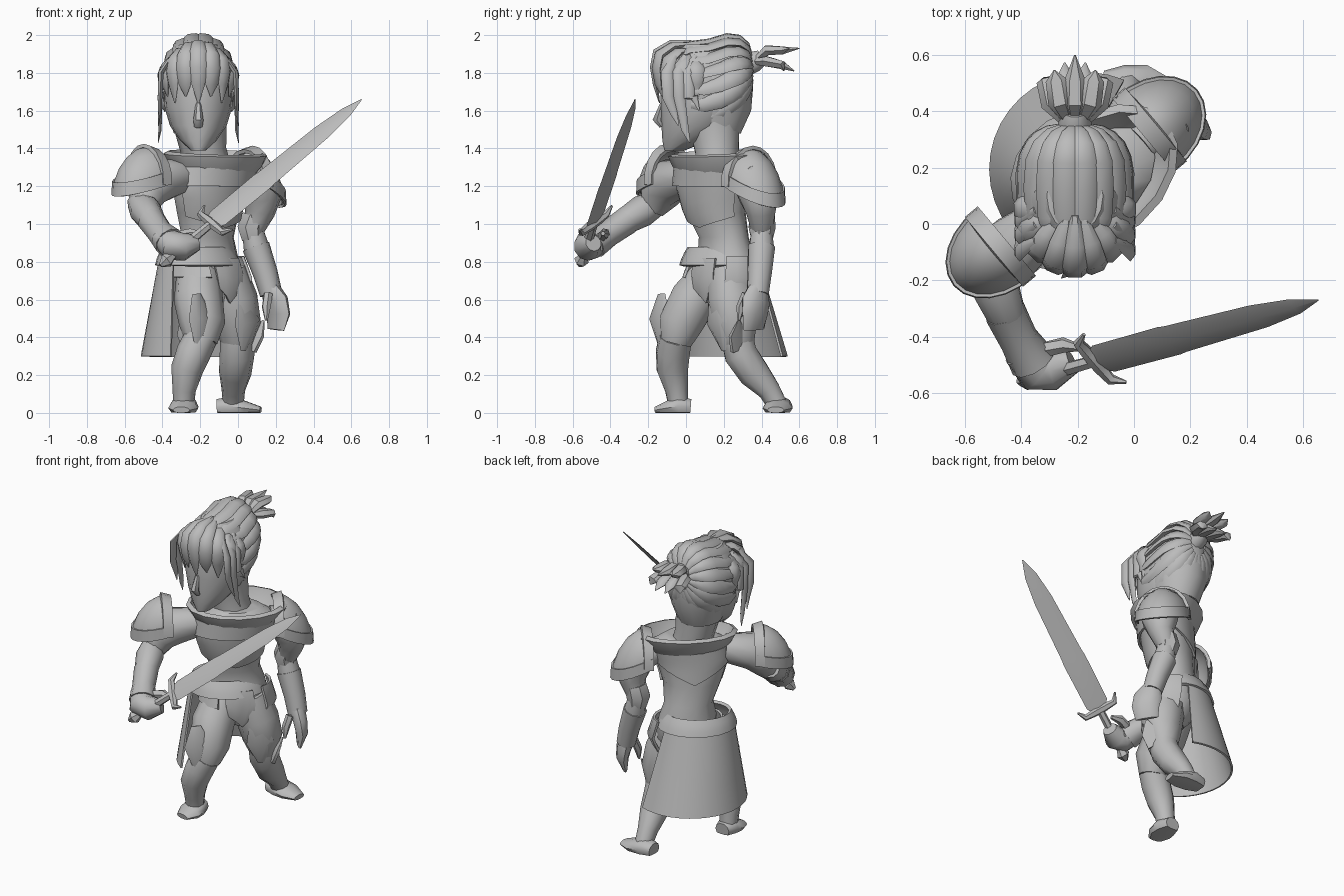
import bpy, bmesh
from math import sin, cos, pi, radians, copysign
from mathutils import Vector as V

cube = bpy.data.objects.get("Cube")
if cube:
    bpy.data.objects.remove(cube, do_unlink=True)

grey = bpy.data.materials.new("plain grey")
grey.use_nodes = True
grey.diffuse_color = (0.5, 0.5, 0.5, 1)
grey.node_tree.nodes["Principled BSDF"].inputs["Base Color"].default_value = (0.5, 0.5, 0.5, 1)

UP = V((0, 0, 1))
TURN = radians(40)                       # the body is twisted, the head is not
LEFT = V((cos(TURN), sin(TURN), 0))
BACK = V((-sin(TURN), cos(TURN), 0))


def finish(name, bm):
    """Clean the mesh, mark sharp edges and make the object."""
    for v in bm.verts:
        v.co.z = max(0, v.co.z)
    bmesh.ops.recalc_face_normals(bm, faces=bm.faces[:])
    for f in bm.faces:
        f.smooth = True
    for e in bm.edges:
        e.smooth = len(e.link_faces) == 2 and e.calc_face_angle(0) < radians(46)
    mesh = bpy.data.meshes.new(name)
    bm.to_mesh(mesh)
    bm.free()
    mesh.materials.append(grey)
    ob = bpy.data.objects.new(name, mesh)
    bpy.context.collection.objects.link(ob)
    return ob


def tube(name, pts, radii, ref=LEFT, n=10, flat=False):
    """Closed loft along points; a radius is a number or (along ref, across)."""
    pts = [V(p) for p in pts]
    bm = bmesh.new()
    rings = []
    for i, p in enumerate(pts):
        t = (pts[min(i + 1, len(pts) - 1)] - pts[max(i - 1, 0)]).normalized()
        t = UP if flat else t
        u = (V(ref) - t * t.dot(V(ref))).normalized()
        w = t.cross(u)
        a, b = radii[i] if isinstance(radii[i], tuple) else (radii[i], radii[i])
        rings.append([bm.verts.new(p + u * a * cos(2 * pi * k / n) + w * b * sin(2 * pi * k / n))
                      for k in range(n)])
    for r, s in zip(rings, rings[1:]):
        for k in range(n):
            bm.faces.new((r[k], r[(k + 1) % n], s[(k + 1) % n], s[k]))
    bm.faces.new(rings[0])
    bm.faces.new(rings[-1])
    return finish(name, bm)


def sheet(name, fn, nu, nv, thick=0.015):
    """Plate over a (0..1, 0..1) surface function, given thickness."""
    bm = bmesh.new()
    g = [[bm.verts.new(fn(i / nu, j / nv)) for j in range(nv + 1)] for i in range(nu + 1)]
    for i in range(nu):
        for j in range(nv):
            bm.faces.new((g[i][j], g[i + 1][j], g[i + 1][j + 1], g[i][j + 1]))
    bmesh.ops.remove_doubles(bm, verts=bm.verts[:], dist=0.0005)
    bmesh.ops.recalc_face_normals(bm, faces=bm.faces[:])
    bmesh.ops.solidify(bm, geom=bm.faces[:], thickness=thick)
    return finish(name, bm)


# Torso: height, centre x, centre y, half width, half depth
TORSO = [(0.57, -.12, .2, .08, .08), (0.7, -.14, .21, .18, .15), (0.84, -.16, .21, .175, .13),
         (0.93, -.16, .2, .15, .12), (1.06, -.16, .16, .18, .14), (1.2, -.15, .145, .225, .15),
         (1.3, -.13, .155, .235, .155), (1.35, -.13, .16, .15, .12)]
tube("torso", [(x, y, z) for z, x, y, a, b in TORSO], [(r[3], r[4]) for r in TORSO], n=14, flat=True)


def around(phi, z, grow):
    """Point on the torso surface at a body angle and height, pushed out."""
    for r, s in zip(TORSO, TORSO[1:]):
        if z <= s[0]:
            break
    f = (z - r[0]) / (s[0] - r[0])
    _, x, y, a, b = [p + (q - p) * f for p, q in zip(r, s)]
    return V((x, y, z)) + LEFT * (a + grow) * cos(phi) + BACK * (b + grow) * sin(phi)


def band(name, a0, a1, z0, z1, g0, g1, dip=0, nu=12, nv=2):
    """Plate wrapped round the torso; dip lowers the bottom edge at its middle."""
    def fn(s, t):
        low = z0 - dip * (1 - abs(2 * s - 1))
        return around(radians(a0 + (a1 - a0) * s), low + (z1 - low) * t, g0 + (g1 - g0) * t)
    return sheet(name, fn, nu, nv)


band("breastplate", -165, -15, 1.04, 1.24, .02, .015, .06, nv=4)
band("chest_band", -160, -20, 1.2, 1.3, .02, .015)
band("back_plate", 20, 160, 1.2, 1.29, .012, .01, .12, nv=4)
band("front_tasset", -115, -65, .66, .82, .04, .03, .08, nu=4)
band("left_tasset", -45, 25, .6, .83, .07, .035, nu=4)
band("right_tasset", 170, 235, .72, .83, .07, .04, nu=4)


def collar(s, t):
    k = .72 + .28 * t ** .6
    p = 2 * pi * s
    return V((-.12, .165, 1.28 + .1 * t + .015 * sin(p))) + LEFT * k * .285 * cos(p) + BACK * k * .19 * sin(p)


sheet("collar", collar, 16, 2, .03)


def hip(p, t, grow=0):
    """Oval at the waist, pulled to the right hip, opening to a round hem."""
    x, y = -.215 + .045 * t, .185 + .01 * t
    return (V((x, y, .83 - .53 * t)) + LEFT * (.22 + .125 * t + grow) * cos(p)
            + BACK * (.175 + .17 * t + grow) * sin(p))


sheet("skirt", lambda s, t: hip(radians(27 + 170 * s), t), 18, 3, .012)
sheet("belt", lambda s, t: hip(2 * pi * s, .09 - .18 * t, .014 - .02 * t * t), 18, 3, .02)

# Shoulder armour: a half dome flaring outward, closed by an arched ridge
for side, name, c, w, reach, drop in ((-1, "right", V((-.475, -.08, 1.225)), .15, .21, .06),
                                      (1, "left", V((.055, .335, 1.215)), .16, .215, .11)):
    out = LEFT * side

    def dome(start, end, grow):
        def fn(s, t):
            p, q = radians(-95 + 190 * s), radians(start + (end - start) * t)
            fall = .185 * cos(q) - drop * cos(p) * sin(q) ** 2
            return (c + out * (reach + grow) * sin(q) * cos(p) + BACK * (w + grow) * sin(q) * sin(p)
                    + UP * (fall + grow * .5))
        return fn
    sheet(name + "_pauldron", dome(0, 92, 0), 12, 5)
    sheet(name + "_pauldron_rim", dome(76, 98, .01), 12, 1, .012)

    def ridge(s, t):
        p = radians(-5 + 190 * s)
        return c + out * (.03 - .06 * t) + BACK * cos(p) * (w + .012) + UP * sin(p) * (.2 - .02 * t)
    sheet(name + "_shoulder_ridge", ridge, 10, 1, .02)

# Right arm, reaching forward to hold the sword
tube("right_upper_arm", [(-.3, .02, 1.25), (-.42, -.08, 1.23), (-.49, -.14, 1.16), (-.5, -.18, 1.07)],
     [.09, .12, .11, .065])
tube("right_forearm", [(-.53, -.13, 1.12), (-.49, -.23, 1.07), (-.45, -.33, 1.01), (-.4, -.42, .94)],
     [.06, .085, .07, .055])
tube("right_gauntlet", [(-.46, -.31, 1.02), (-.41, -.41, .95), (-.36, -.49, .9)], [.075, .07, .085])
tube("right_hand", [(-.4, -.45, .93), (-.345, -.515, .885), (-.29, -.52, .88), (-.22, -.49, .9)],
     [(.06, .07), (.08, .085), (.075, .075), (.045, .045)], ref=UP)
tube("right_thumb", [(-.33, -.45, .93), (-.25, -.43, .95), (-.19, -.44, .95)], [.03, .028, .012], n=6)

# Left arm, hanging down
tube("left_upper_arm", [(.02, .29, 1.25), (.1, .36, 1.23), (.125, .39, 1.14), (.115, .395, 1.06), (.085, .4, .98)],
     [.08, .12, .11, .08, .06])
tube("left_elbow_guard", [(.09, .4, 1.04), (.07, .4, .98), (.08, .4, .92)], [.07, .075, .06], n=7)
tube("left_forearm", [(.075, .4, .98), (.1, .4, .86), (.14, .39, .74), (.17, .38, .64)], [.055, .07, .062, .055])
tube("left_gauntlet", [(.095, .4, .88), (.145, .39, .74), (.175, .38, .63)], [.074, .066, .06])
tube("left_hand", [(.17, .38, .66), (.2, .37, .59), (.215, .365, .52), (.2, .36, .44)],
     [(.055, .05), (.09, .045), (.085, .038), (.07, .015)], ref=BACK)
tube("left_thumb", [(.16, .32, .63), (.15, .29, .56), (.15, .28, .49)], [.025, .025, .008], n=6)

# Legs: thigh, greave, pointed knee plate with a wing, and shoe
LEGS = {
    "right": ([(-.21, .16, .75), (-.21, .04, .6), (-.19, -.03, .47), (-.195, -.055, .37)],
              [(-.195, -.055, .4), (-.235, -.07, .32), (-.27, -.072, .23), (-.285, -.05, .12), (-.288, -.04, .04)],
              [(-.22, -.13, .63), (-.195, -.14, .5), (-.21, -.13, .34)],
              [(-.25, -.06, .35), (-.285, -.03, .43), (-.3, -.02, .51)],
              [(-.285, .025, .03), (-.285, -.04, .035), (-.29, -.1, .025), (-.3, -.16, .015)]),
    "left": ([(-.07, .22, .75), (-.025, .24, .6), (-.0, .26, .47), (-.005, .28, .36)],
             [(-.005, .27, .4), (-.005, .29, .31), (-.015, .36, .21), (-.025, .44, .12), (-.025, .485, .04)],
             [(.02, .14, .62), (.05, .165, .48), (.03, .2, .33)],
             [(.06, .28, .34), (.1, .27, .42), (.135, .28, .49)],
             [(-.11, .495, .03), (-.04, .49, .035), (.04, .485, .025), (.12, .475, .015)])}
for side, (thigh, shin, knee, wing, shoe) in LEGS.items():
    tube(side + "_thigh", thigh, [.115, .13, .122, .085])
    tube(side + "_greave", shin, [.088, .092, .086, .062, .055])
    tube(side + "_knee_plate", knee, [(.03, .008), (.085, .022), (.02, .008)], n=6)
    tube(side + "_knee_wing", wing, [(.02, .06), (.018, .06), (.004, .008)], n=6)
    tube(side + "_shoe", shoe, [(.05, .045), (.075, .055), (.08, .038), (.045, .018)],
         ref=(V(shoe[3]) - V(shoe[0])).cross(UP))

# Sword
pommel, tip = V((-.405, -.56, .785)), V((.655, -.27, 1.66))
d = tip - pommel
u = d.cross(UP).normalized()
wide = u * .786 - u.cross(d.normalized()) * .617


def along(f, side=0):
    return pommel + d * f + wide * side


tube("sword_blade", [along(f) for f in (.25, .28, .5, .52, .8, .92, 1)],
     [(.045, .012), (.07, .013), (.073, .013), (.069, .013), (.058, .011), (.038, .008), (.003, .002)], ref=wide, n=4)
tube("sword_guard", [along(.285, -.13), along(.25, -.1), along(.25, -.03), along(.25, .03), along(.25, .1), along(.285, .13)],
     [.006, .02, .026, .026, .02, .006], ref=d, n=6)
tube("sword_grip", [along(f) for f in (.03, .12, .25)], [.022, .026, .022], ref=wide, n=6)
tube("sword_pommel", [along(f) for f in (-.005, .025, .06)], [.012, .04, .018], ref=wide, n=6)

# Neck, head and nose; the head looks straight ahead
X = V((1, 0, 0))
tube("neck", [(-.15, .17, 1.27), (-.18, .165, 1.38), (-.2, .15, 1.52)], [.12, .12, .14], ref=X)
HEAD = [(1.39, -.06, .04, .055), (1.44, -.005, .095, .12), (1.52, .06, .15, .19), (1.62, .08, .18, .215),
        (1.75, .1, .188, .235), (1.87, .1, .17, .21), (1.95, .1, .1, .13)]
tube("head", [(-.21, y, z) for z, y, a, b in HEAD], [h[2:] for h in HEAD], ref=X, n=16, flat=True)
tube("nose", [(-.21, -.125, 1.65), (-.21, -.155, 1.55), (-.21, -.13, 1.515)],
     [(.012, .008), (.027, .025), (.022, .012)], ref=X, n=6)

# Hair: strands swept from the forehead, temples and nape to the high tie
C = V((-.21, .12, 1.715))


def swept(a, t):
    a, t = radians(a), radians(t)
    f = copysign(abs(cos(t)) ** .8, -cos(t))
    g = abs(sin(t)) ** .8
    return C + V((.19 * sin(a) * g, .235 * f, .25 * cos(a) * g + .1 * max(0, f)))


for i in range(18):
    a = -170 + 20 * i
    start = 32 if abs(a) < 70 else (72 if abs(a) < 115 else 92)
    path = [swept(a, start + (168 - start) * k / 7) for k in range(8)]
    across = (path[4] - C).cross(V((0, 1, 0)))
    tube("hair_strand", path, [(w, .42 * w) for w in (.02, .038, .044, .046, .046, .04, .03, .014)],
         ref=across, n=6)
tube("hair_cap", [(-.21, y, z) for y, z in ((.15, 1.48), (.15, 1.6), (.14, 1.72), (.14, 1.84), (.15, 1.93), (.16, 1.96))],
     [(.13, .14), (.165, .195), (.188, .215), (.17, .215), (.11, .165), (.03, .06)], ref=X, n=16, flat=True)

# Fringe and long side locks
for i in range(9):
    b = radians(-88 + 22 * i)
    s, c = sin(b), cos(b)
    fall = .09 * s * s
    end = 1.64 + .035 * (i % 2)
    path = [(-.21 + k * s, .06 - m * c, z) for k, m, z in
            ((.07, .03, 1.965 - fall), (.14, .14, 1.955 - fall), (.185, .215, 1.91 - fall), (.198, .232, 1.83 - fall / 2),
             (.192, .222, 1.74), (.178, .2, end))]
    tube("fringe_lock", path, [(.015, .012), (.038, .022), (.045, .025), (.046, .022), (.036, .016), (.004, .003)],
         ref=(c, s, 0), n=6)
for side in (-1, 1):
    for dy, z in ((0, 1.43), (-.06, 1.52), (.05, 1.6)):
        path = [(-.21 + side * x, y + dy, h) for x, y, h in
                ((.14, .0, 1.89), (.198, -.04, 1.8), (.203, -.035, 1.67), (.203, -.005, z + .07), (.213, .02, z))]
        tube("side_lock", path, [(.015, .01), (.034, .016), (.03, .014), (.02, .01), (.003, .002)], ref=(0, 1, 0), n=6)

# Tied tail
tube("hair_tie", [(-.21, .31, 1.83), (-.21, .36, 1.86), (-.21, .4, 1.88)], [.055, .06, .045], ref=X)
for i in range(7):
    o = (i - 3) / 3
    rise = .06 * (i % 2) - .03
    path = [(-.21 + .03 * o, .36, 1.86), (-.21 + .08 * o, .43, 1.89 + rise),
            (-.21 + .1 * o, .51, 1.88 + rise * 1.3), (-.21 + .11 * o, .6 - .08 * abs(o), 1.87 + rise * 2)]
    tube("tail_lock", path, [(.018, .015), (.042, .03), (.038, .024), (.003, .003)], ref=X, n=6)
